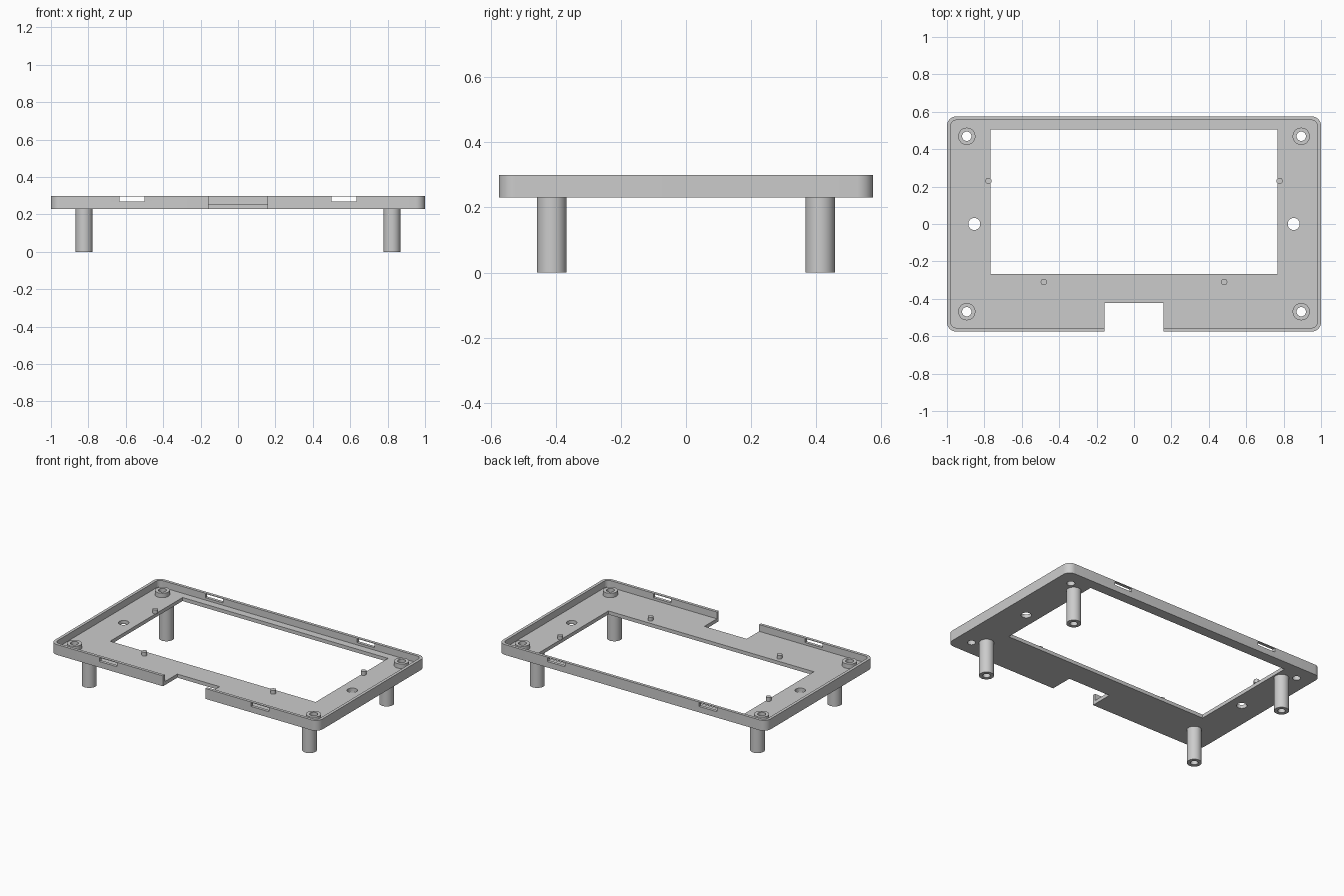
import bpy
import bmesh
from math import cos, sin, pi, radians

cube = bpy.data.objects.get("Cube")
if cube:
    bpy.data.objects.remove(cube, do_unlink=True)

BOTTOM, FLOOR, TOP = 0.23, 0.254, 0.30

grey = bpy.data.materials.new("plain grey")
grey.use_nodes = True
colour = (0.6, 0.6, 0.6, 1)
grey.diffuse_color = colour
grey.node_tree.nodes["Principled BSDF"].inputs["Base Color"].default_value = colour


def add_object(name, bm):
    bmesh.ops.recalc_face_normals(bm, faces=bm.faces)
    mesh = bpy.data.meshes.new(name)
    bm.to_mesh(mesh)
    bm.free()
    mesh.materials.append(grey)
    obj = bpy.data.objects.new(name, mesh)
    bpy.context.collection.objects.link(obj)
    return obj


def prism(name, outline, z0, z1):
    """Extrude a flat outline from z0 up to z1."""
    bm = bmesh.new()
    face = bm.faces.new([bm.verts.new((x, y, z0)) for x, y in outline])
    grown = bmesh.ops.extrude_face_region(bm, geom=[face])["geom"]
    bmesh.ops.translate(bm, vec=(0, 0, z1 - z0),
                        verts=[v for v in grown if isinstance(v, bmesh.types.BMVert)])
    return add_object(name, bm)


def rectangle(x0, x1, y0, y1):
    return [(x0, y0), (x1, y0), (x1, y1), (x0, y1)]


def rounded(hx, hy, r, steps=10):
    points = []
    for i, (sx, sy) in enumerate([(1, 1), (-1, 1), (-1, -1), (1, -1)]):
        for k in range(steps + 1):
            a = pi / 2 * (i + k / steps)
            points.append((sx * (hx - r) + r * cos(a), sy * (hy - r) + r * sin(a)))
    return points


def circle(x, y, r, n=40):
    return [(x + r * cos(2 * pi * i / n), y + r * sin(2 * pi * i / n)) for i in range(n)]


def tube(name, x, y, outer, inner, z0, z1, n=40):
    """Hollow cylinder lathed from a rectangular section."""
    bm = bmesh.new()
    section = [(inner, z0), (outer, z0), (outer, z1), (inner, z1)]
    rings = [[bm.verts.new((x + r * cos(2 * pi * i / n), y + r * sin(2 * pi * i / n), z))
              for r, z in section] for i in range(n)]
    for i in range(n):
        a, b = rings[i], rings[(i + 1) % n]
        for j in range(4):
            k = (j + 1) % 4
            bm.faces.new((a[j], b[j], b[k], a[k]))
    return add_object(name, bm)


def cut(target, outline, z0, z1):
    cutter = prism("cutter", outline, z0, z1)
    cutter.hide_render = True
    mod = target.modifiers.new("cut", "BOOLEAN")
    mod.operation = "DIFFERENCE"
    mod.solver = "EXACT"
    mod.object = cutter
    bpy.context.view_layer.objects.active = target
    bpy.ops.object.modifier_apply(modifier=mod.name)
    bpy.data.objects.remove(cutter, do_unlink=True)


# Shallow tray with a raised rim, a window and a front notch
tray = prism("tray", rounded(1, 0.575, 0.05), BOTTOM, TOP)
cut(tray, rounded(0.98, 0.555, 0.03), FLOOR, TOP + 0.1)
cut(tray, rectangle(-0.768, 0.768, -0.268, 0.505), 0.1, 0.4)
cut(tray, rectangle(-0.158, 0.158, -0.7, -0.422), 0.1, 0.4)

parts = [tray]
for sx, side in ((-1, "right"), (1, "left")):
    # Slots through the front and back rim, and the side hole
    cut(tray, rectangle(sx * 0.567 - 0.066, sx * 0.567 + 0.066, -0.8, 0.8), 0.27, 0.296)
    cut(tray, circle(sx * 0.854, 0, 0.032), 0.1, 0.4)

    # Corner bosses and hollow legs
    for sy, end in ((-1, "front"), (1, "back")):
        bx, by = sx * 0.894, sy * 0.469
        cut(tray, circle(bx, by, 0.025), 0.1, 0.4)
        parts.append(tube(f"{end}_{side}_boss", bx, by, 0.046, 0.025, FLOOR, FLOOR + 0.03))
        parts.append(tube(f"{end}_{side}_leg", sx * 0.823, sy * 0.412,
                          0.0455, 0.023, 0, BOTTOM))

    # Locating pins
    for end, px, py in (("back", 0.778, 0.23), ("front", 0.482, -0.31)):
        parts.append(prism(f"{end}_{side}_pin", circle(sx * px, py, 0.017, 24),
                           FLOOR, FLOOR + 0.025))

# Smooth the round surfaces, keep edges sharp
bpy.ops.object.select_all(action="DESELECT")
for part in parts:
    part.select_set(True)
bpy.context.view_layer.objects.active = tray
bpy.ops.object.shade_smooth_by_angle(angle=radians(30))
